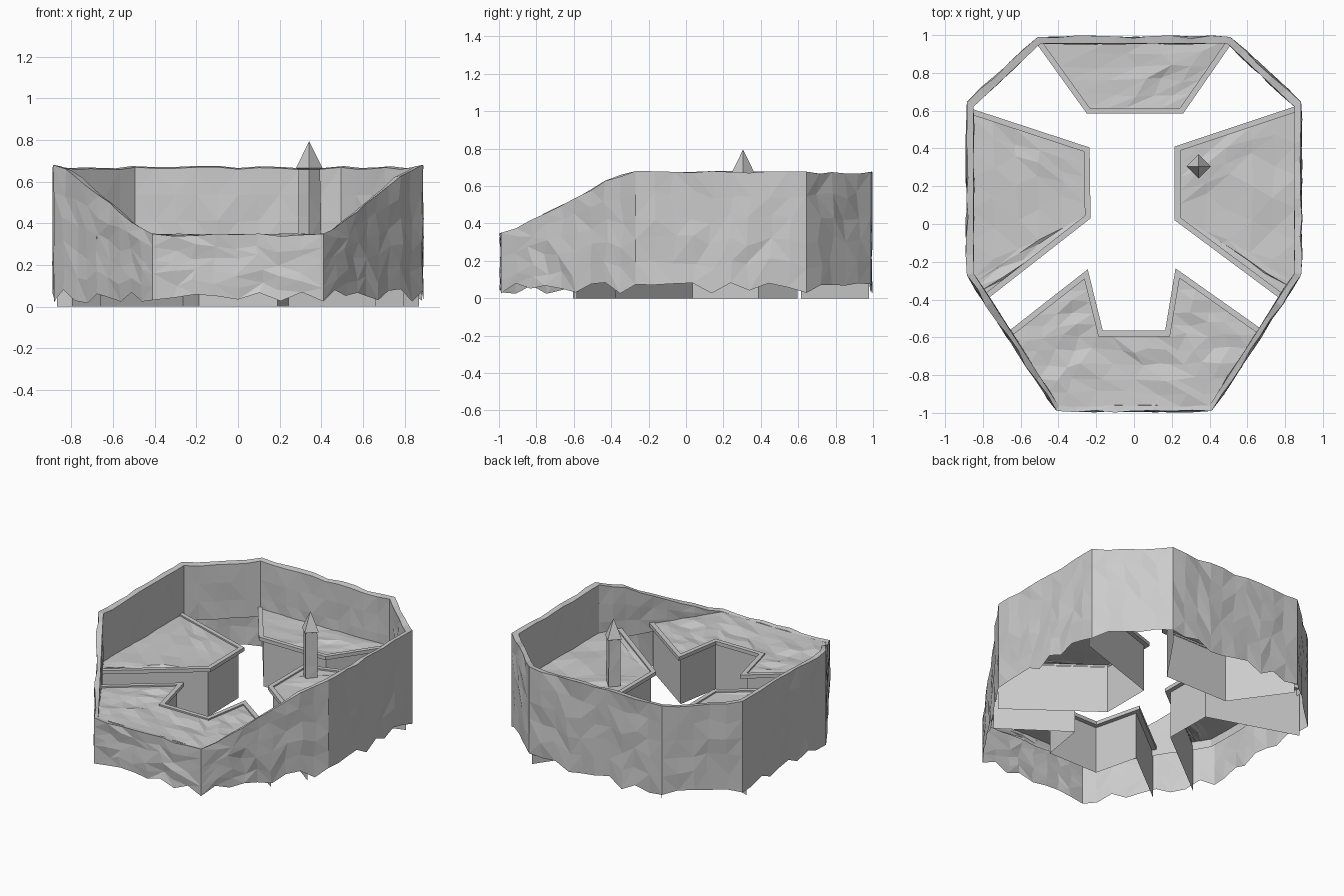
import bpy, bmesh, math, random
from mathutils import Vector

if "Cube" in bpy.data.objects:
    bpy.data.objects.remove(bpy.data.objects["Cube"])

random.seed(4)
DECK = 0.34


def finish(name, bm):
    bmesh.ops.recalc_face_normals(bm, faces=bm.faces)
    me = bpy.data.meshes.new(name)
    bm.to_mesh(me)
    bm.free()
    ob = bpy.data.objects.new(name, me)
    bpy.context.collection.objects.link(ob)
    return ob


def quad(bm, a, b, c, d):
    # rough facets: split each cell along a random diagonal
    if random.random() < 0.5:
        bm.faces.new((a, b, c)); bm.faces.new((a, c, d))
    else:
        bm.faces.new((a, b, d)); bm.faces.new((b, c, d))


def offset(path, dist):
    # shift an open path to its left with mitred corners
    out = []
    for i, p in enumerate(path):
        dirs = []
        if i > 0:
            dirs.append((p - path[i - 1]).normalized())
        if i < len(path) - 1:
            dirs.append((path[i + 1] - p).normalized())
        norms = [Vector((-d.y, d.x)) for d in dirs]
        m = sum(norms, Vector((0, 0))).normalized()
        out.append(p + m * dist / max(m.dot(norms[0]), 0.3))
    return out


# Rough outer wall: octagonal rock ring, lower at the front
OUTER = [(-.41, -.99), (.41, -.99), (.885, -.27), (.885, .645),
         (.51, .99), (-.51, .99), (-.885, .645), (-.885, -.27)]
INNER = [(-.40, -.96), (.40, -.96), (.85, -.26), (.85, .62),
         (.495, .955), (-.495, .955), (-.85, .62), (-.85, -.26)]
PROFILE = [(-1, .34), (-.9, .385), (-.8, .425), (-.6, .535), (-.38, .65), (-.27, .675), (1.1, .67)]


def top_height(y):
    for (y0, z0), (y1, z1) in zip(PROFILE, PROFILE[1:]):
        if y <= y1:
            return z0 + (z1 - z0) * max(0, (y - y0) / (y1 - y0))
    return .67


def rough_wall():
    bm = bmesh.new()
    rows_out, rows_in = 5, 3
    cols = []
    n = len(OUTER)
    for k in range(n):
        a, b = Vector(OUTER[k]), Vector(OUTER[(k + 1) % n])
        c, d = Vector(INNER[k]), Vector(INNER[(k + 1) % n])
        t = (b - a).normalized()
        nrm = Vector((t.y, -t.x))
        steps = max(4, round((b - a).length / .1))
        for s in range(steps):
            f = s / steps
            corner = s == 0
            po, pi = a.lerp(b, f), c.lerp(d, f)
            top = top_height(po.y) + (random.uniform(-.007, .007) if not corner else .005)
            low = random.uniform(.015, .085)
            col = []
            for r in range(rows_out + 1):
                g = r / rows_out
                z = low + (top - low) * g
                p = po.copy()
                if not corner:
                    p += nrm * random.uniform(-.008, .008)
                    if 0 < r < rows_out:
                        z += random.uniform(-.02, .02)
                        p += t * random.uniform(-.02, .02)
                col.append(bm.verts.new((p.x, p.y, z)))
            bottom = min(.29, top - .04)
            for r in range(rows_in + 1):
                g = r / rows_in
                z = top - .006 + (bottom - top) * g
                p = pi + (nrm * random.uniform(-.006, .006) if 0 < r and not corner else Vector((0, 0)))
                col.append(bm.verts.new((p.x, p.y, z)))
            cols.append(col)
    for i, col in enumerate(cols):
        nxt = cols[(i + 1) % len(cols)]
        for j in range(len(col) - 1):
            quad(bm, col[j], nxt[j], nxt[j + 1], col[j + 1])
    finish("rock_wall", bm)


rough_wall()


# Ledges: uneven ground, an overhanging rim and flat hollow side panels
def ledge(name, free, wall):
    path = [Vector(p) for p in free]
    inner = offset(path, .03)
    section = [(inner, DECK - .012), (inner, DECK + .01), (path, DECK + .01),
               (path, DECK - .015), (inner, DECK - .015), (inner, 0)]
    bm = bmesh.new()
    rows = [[bm.verts.new((p.x, p.y, z)) for p in pts] for pts, z in section]
    for r0, r1 in zip(rows, rows[1:]):
        for i in range(len(path) - 1):
            bm.faces.new((r0[i], r0[i + 1], r1[i + 1], r1[i]))
    finish(name + "_rim_and_sides", bm)

    bm = bmesh.new()
    pts = inner + [Vector(p) for p in wall]
    bm.faces.new([bm.verts.new((p.x, p.y, DECK)) for p in pts])
    bmesh.ops.triangulate(bm, faces=bm.faces)
    bmesh.ops.subdivide_edges(bm, edges=bm.edges, cuts=4, use_grid_fill=True)
    bmesh.ops.triangulate(bm, faces=bm.faces)
    for v in bm.verts:
        if not v.is_boundary:
            v.co += Vector((random.uniform(-.015, .015), random.uniform(-.015, .015),
                            random.uniform(-.012, .012)))
    ob = finish(name + "_ground", bm)
    if sum(p.normal.z for p in ob.data.polygons) < 0:
        ob.data.flip_normals()


ledge("back_ledge", [(-.52, .96), (-.25, .585), (.26, .585), (.52, .96)], [])
ledge("right_ledge", [(.86, .625), (.215, .41), (.215, .02), (.78, -.40)], [(.86, -.26)])
ledge("left_ledge", [(-.78, -.40), (-.23, .03), (-.235, .405), (-.86, .61)], [(-.86, -.26)])
ledge("front_ledge", [(.68, -.56), (.22, -.235), (.165, -.565), (-.165, -.565), (-.245, -.24), (-.68, -.58)],
      [(-.40, -.965), (.40, -.965)])


# Stone pillar with a pointed cap, turned as a diamond in plan
def pillar(cx, cy):
    bm = bmesh.new()
    levels = [(.32, .054), (.43, .055), (.54, .053), (.66, .052), (.665, .064)]
    rings = []
    for i, (z, r) in enumerate(levels):
        j = .003 if i in (1, 2) else 0
        rings.append([bm.verts.new((cx + (r + random.uniform(-j, j)) * math.cos(k * math.pi / 2),
                                    cy + (r + random.uniform(-j, j)) * math.sin(k * math.pi / 2), z))
                      for k in range(4)])
    for a, b in zip(rings, rings[1:]):
        for k in range(4):
            quad(bm, a[k], a[(k + 1) % 4], b[(k + 1) % 4], b[k])
    tip = bm.verts.new((cx, cy, .795))
    for k in range(4):
        bm.faces.new((rings[-1][k], rings[-1][(k + 1) % 4], tip))
    bm.faces.new(rings[0][::-1])
    finish("stone_pillar", bm)


pillar(.342, .305)
